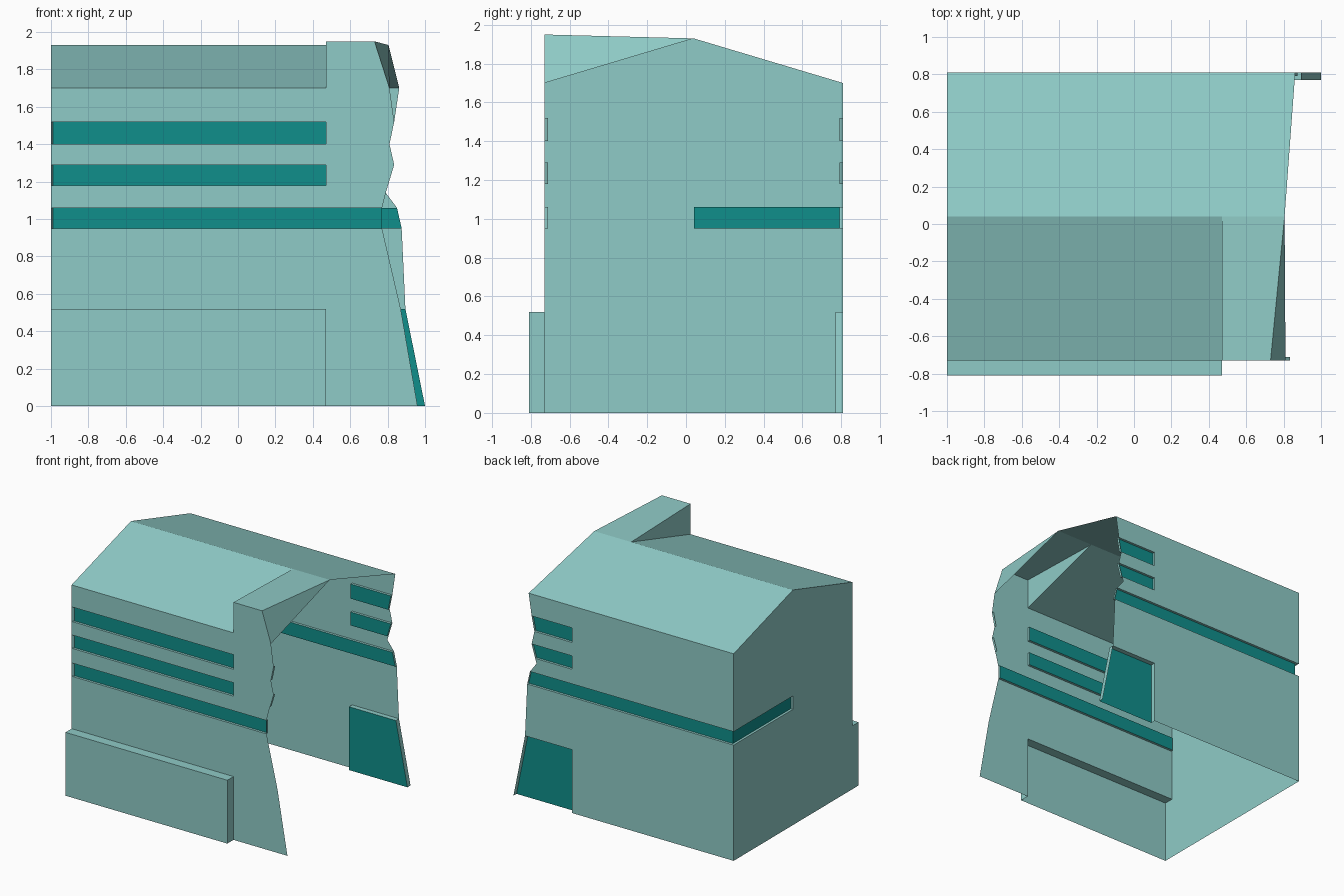
import bpy, bmesh
from mathutils import Vector

if "Cube" in bpy.data.objects:
    bpy.data.objects.remove(bpy.data.objects["Cube"])


def material(name, rgb):
    m = bpy.data.materials.new(name)
    m.diffuse_color = (*rgb, 1)
    m.use_nodes = True
    m.node_tree.nodes["Principled BSDF"].inputs["Base Color"].default_value = m.diffuse_color
    return m


MATS = [material("pale_teal_wall", (0.275, 0.597, 0.571)),
        material("deep_teal_window", (0.005, 0.274, 0.258))]
WALL, GLASS = 0, 1


def face(bm, pts, mat, ref):
    """Add a flat face whose normal points towards ref."""
    f = bm.faces.new([bm.verts.new(p) for p in pts])
    f.normal_update()
    if f.normal.dot(Vector(ref)) < 0:
        f.normal_flip()
    f.material_index = mat


def finish(bm, name):
    bmesh.ops.remove_doubles(bm, verts=bm.verts, dist=0.0005)
    me = bpy.data.meshes.new(name)
    bm.to_mesh(me)
    bm.free()
    for m in MATS:
        me.materials.append(m)
    ob = bpy.data.objects.new(name, me)
    bpy.context.collection.objects.link(ob)


def profile(pts):
    """Ragged cut edge: horizontal position at each height."""
    def at(z):
        for (z0, x0), (z1, x1) in zip(pts, pts[1:]):
            if z0 <= z <= z1:
                return x0 + (x1 - x0) * (z - z0) / (z1 - z0)
    return at


def panel(bm, P, out, z0, z1, a, b, d=0.0, mat=WALL, ia=0.0, ib=0.0, caps="ab"):
    """Wall strip from a to b; d > 0 sinks it in, d < 0 pushes it out."""
    a0, a1 = (a(z0), a(z1)) if callable(a) else (a, a)
    b0, b1 = (b(z0), b(z1)) if callable(b) else (b, b)
    outer = [Vector(P(u, z, 0)) for u, z in ((a0, z0), (b0, z0), (b1, z1), (a1, z1))]
    inner = [Vector(P(u, z, d)) for u, z in
             ((a0 + ia, z0), (b0 - ib, z0), (b1 - ib, z1), (a1 + ia, z1))]
    face(bm, inner, mat, out)
    if not d:
        return
    mid = sum(outer + inner, Vector()) / 8
    for i, side in enumerate("sbta"):
        if (side in "ab" and side not in caps) or (side == "s" and z0 == 0):
            continue
        j = (i + 1) % 4
        q = [outer[i], outer[j], inner[j], inner[i]]
        ref = mid - sum(q, Vector()) / 4
        face(bm, q, WALL, ref if d > 0 else -ref)


X = 0.47                       # where the bump, windows and dormer stop
YF, YB, YR = -0.73, 0.81, 0.04  # front wall, back wall, ridge
EAVE, RIDGE = 1.70, 1.93
LEVELS = [0, .52, .95, 1.06, 1.14, 1.18, 1.29, 1.40, 1.52, EAVE]
WINDOWS = (1.18, 1.40)
shared = [(1.14, .79), (1.29, .835), (1.40, .81), (1.52, .835)]
front_edge = profile([(0, .96), (.52, .87), (.95, .77), (1.06, .77)] + shared + [(EAVE, .81)])
back_edge = profile([(0, 1.0), (.52, .895), (.95, .875), (1.06, .85)] + shared + [(EAVE, .862)])


def cut_cap(bm, edge, z0, z1, ya, yb):
    face(bm, [(edge(z0), ya, z0), (edge(z1), ya, z1),
              (edge(z1), yb, z1), (edge(z0), yb, z0)], WALL, (1, 0, 0))


# Front wall: bump at the base, long band, two window strips, dormer face
bm = bmesh.new()
PF, out = (lambda u, z, d: (u, YF + d, z)), (0, -1, 0)
for z0, z1 in zip(LEVELS, LEVELS[1:]):
    if z0 == 0:
        panel(bm, PF, out, z0, z1, -1, X, -0.08)
        panel(bm, PF, out, z0, z1, X, front_edge)
    elif z0 == .95:
        panel(bm, PF, out, z0, z1, -1, front_edge, .02, GLASS, ia=.012)
    elif z0 in WINDOWS:
        panel(bm, PF, out, z0, z1, -1, X, .02, GLASS, ia=.012)
        panel(bm, PF, out, z0, z1, X, front_edge)
        cut_cap(bm, front_edge, z0, z1, YF, YF + .02)
    else:
        panel(bm, PF, out, z0, z1, -1, front_edge)
face(bm, [(X, YF, EAVE), (.81, YF, EAVE), (.73, YF, 1.95), (X, YF, 1.95)], WALL, out)
finish(bm, "front_wall")

# Back wall: recessed door, band running round the corner, two short windows
bm = bmesh.new()
PB, out = (lambda u, z, d: (u, YB - d, z)), (0, 1, 0)
for z0, z1 in zip(LEVELS, LEVELS[1:]):
    if z0 == .95:
        panel(bm, PB, out, z0, z1, -1, back_edge, .02, GLASS, ia=.02, caps="b")
    elif z0 == 0 or z0 in WINDOWS:
        panel(bm, PB, out, z0, z1, -1, X)
        panel(bm, PB, out, z0, z1, X, back_edge, .04 if z0 == 0 else .02, GLASS)
    else:
        panel(bm, PB, out, z0, z1, -1, back_edge)
finish(bm, "back_wall")

# Left end wall with the band's return and the gable
bm = bmesh.new()
PL, out = (lambda u, z, d: (-1 + d, u, z)), (-1, 0, 0)
panel(bm, PL, out, 0, .95, YF, YB)
panel(bm, PL, out, .95, 1.06, YF, YR)
panel(bm, PL, out, .95, 1.06, YR, YB, .02, GLASS, ib=.02, caps="a")
panel(bm, PL, out, 1.06, EAVE, YF, YB)
face(bm, [(-1, YF, EAVE), (-1, YB, EAVE), (-1, YR, RIDGE)], WALL, out)
finish(bm, "left_wall")

# Roof slopes and the raised dormer at the open end
bm = bmesh.new()
up, ridge_end = (0, 0, 1), (.805, YR, RIDGE)
face(bm, [(-1, YB, EAVE), (.862, YB, EAVE), ridge_end, (-1, YR, RIDGE)], WALL, up)
face(bm, [(-1, YF, EAVE), (X, YF, EAVE), (X, YR, RIDGE), (-1, YR, RIDGE)], WALL, up)
face(bm, [(X, YF, 1.95), (.73, YF, 1.95), ridge_end, (X, YR, RIDGE)], WALL, up)
face(bm, [(X, YF, EAVE), (X, YF, 1.95), (X, YR, RIDGE)], WALL, (-1, 0, 0))
face(bm, [(.81, YF, EAVE), (.73, YF, 1.95), ridge_end], WALL, (1, 0, 0))
finish(bm, "roof")
